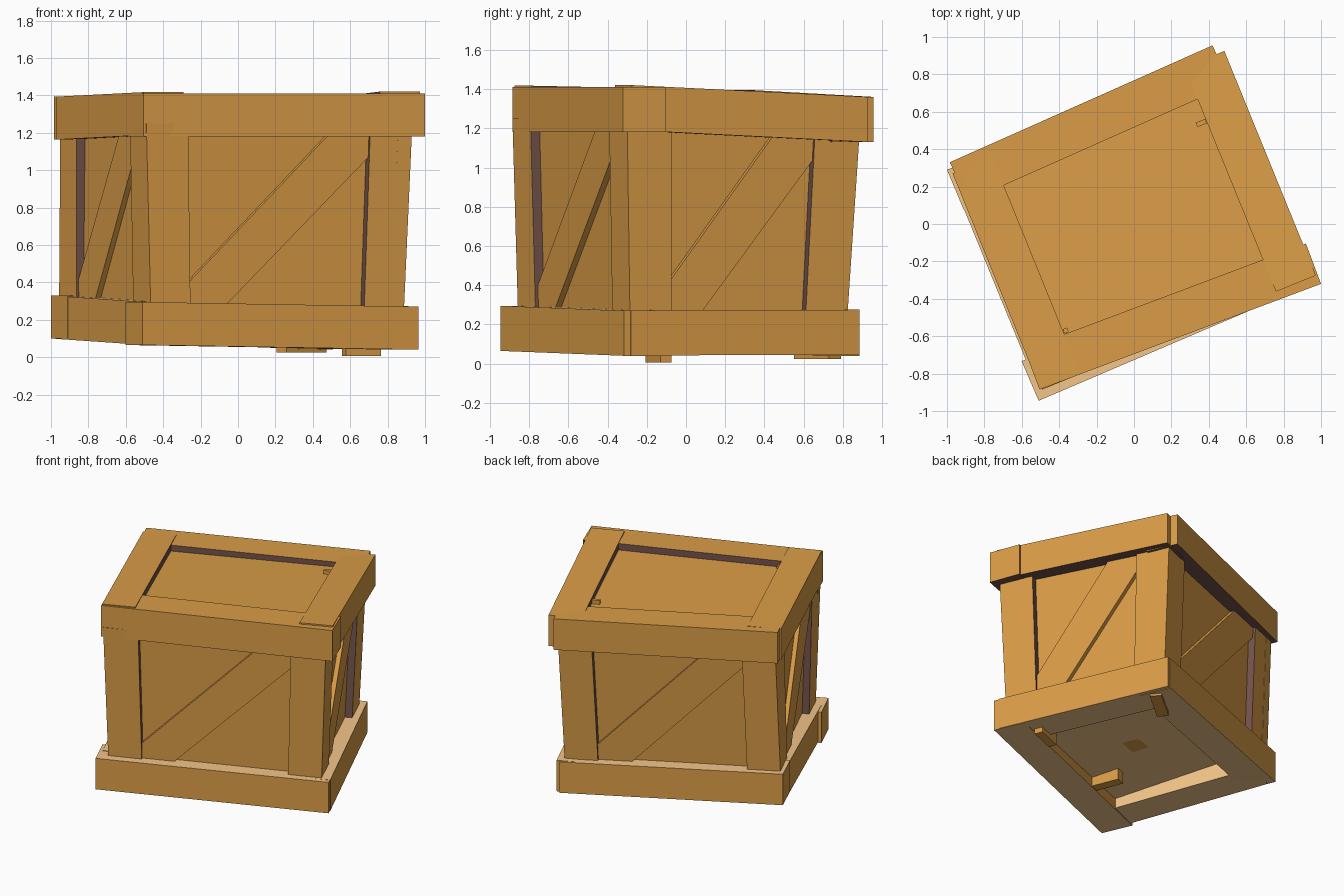
import bpy, bmesh, math
from mathutils import Vector

if "Cube" in bpy.data.objects:
    bpy.data.objects.remove(bpy.data.objects["Cube"])


def material(name, rgb):
    m = bpy.data.materials.new(name)
    m.diffuse_color = (*rgb, 1)
    m.use_nodes = True
    m.node_tree.nodes["Principled BSDF"].inputs["Base Color"].default_value = m.diffuse_color
    return m


MATS = [material("wood", (0.70, 0.335, 0.063)),
        material("shadow_wood", (0.17, 0.085, 0.07)),
        material("pale_wood", (0.90, 0.56, 0.25))]
WOOD, DARK, PALE = 0, 1, 2
W = 0.23  # board width used everywhere


def prism(name, near, far, side_mats=None, cap_mats=(WOOD, WOOD)):
    """Solid between two matching polygons."""
    bm = bmesh.new()
    n = len(near)
    a = [bm.verts.new(p) for p in near]
    b = [bm.verts.new(p) for p in far]
    bm.faces.new(a).material_index = cap_mats[0]
    bm.faces.new(b[::-1]).material_index = cap_mats[1]
    for i in range(n):
        j = (i + 1) % n
        f = bm.faces.new((a[i], b[i], b[j], a[j]))
        f.material_index = side_mats[i] if side_mats else WOOD
    bmesh.ops.recalc_face_normals(bm, faces=bm.faces)
    me = bpy.data.meshes.new(name)
    bm.to_mesh(me)
    bm.free()
    for m in MATS:
        me.materials.append(m)
    ob = bpy.data.objects.new(name, me)
    bpy.context.collection.objects.link(ob)
    return ob


def inward(a, b):
    d = (Vector(b) - Vector(a)).normalized()
    return Vector((-d.y, d.x, 0))


def beam(name, a, b, za, zb, bottom, inner, top):
    """Square beam, its outer lower edge running from a to b."""
    n = inward(a, b) * W
    up = Vector((0, 0, W))

    def end(p, z):
        o = Vector((*p, z))
        return [o, o + n, o + n + up, o + up]
    prism(name, end(a, za), end(b, zb), (bottom, inner, top, WOOD))


def slab(name, corners, thick, under=WOOD):
    top = [Vector(c) for c in corners]
    prism(name, top, [p - Vector((0, 0, thick)) for p in top], None, (WOOD, under))


def block(name, x, y, z, size, angle):
    c, s = math.cos(math.radians(angle)), math.sin(math.radians(angle))
    sx, sy, sz = (k / 2 for k in size)
    quad = [(x + c * i * sx - s * j * sy, y + s * i * sx + c * j * sy, z + sz)
            for i, j in ((-1, -1), (1, -1), (1, 1), (-1, 1))]
    slab(name, quad, size[2])


# Lid beams
for side, a, b, za, zb in (
        ("front", (-0.505, -0.885), (1.0, -0.32), 1.18, 1.18),
        ("right", (0.972, -0.275), (0.483, 0.925), 1.19, 1.13),
        ("back", (0.42, 0.955), (-0.985, 0.33), 1.13, 1.165),
        ("left", (-0.97, 0.27), (-0.505, -0.875), 1.163, 1.187)):
    beam(f"lid_beam_{side}", a, b, za, zb, DARK, DARK, WOOD)

# Base beams
for side, a, b, za, zb, inner in (
        ("front", (-0.51, -0.945), (0.965, -0.315), 0.065, 0.04, WOOD),
        ("right", (0.955, -0.28), (0.445, 0.885), 0.042, 0.045, WOOD),
        ("back", (0.42, 0.885), (-1.0, 0.29), 0.04, 0.10, WOOD),
        ("left", (-0.975, 0.24), (-0.54, -0.82), 0.098, 0.068, PALE)):
    beam(f"base_beam_{side}", a, b, za, zb, PALE, inner, PALE)

# Leaning walls: outer corners at the bottom and at the top
Z0, Z1 = 0.2, 1.25
BOT = [(-0.465, -0.855), (0.885, -0.285), (0.42, 0.82), (-0.957, 0.25)]
TOP = [(-0.49, -0.885), (0.932, -0.30), (0.435, 0.89), (-0.95, 0.31)]


def wall(side, i, slope):
    j = (i + 1) % 4
    L = (Vector(BOT[j]) - Vector(BOT[i])).length
    n = inward(BOT[i], BOT[j])

    def at(u, z, depth):
        t, s = u / L, (z - Z0) / (Z1 - Z0)
        lo = Vector(BOT[i]).lerp(Vector(BOT[j]), t)
        hi = Vector(TOP[i]).lerp(Vector(TOP[j]), t)
        return Vector((*lo.lerp(hi, s), z)) + n * depth

    def part(name, poly, d0, d1, mats=None):
        prism(f"{name}_{side}", [at(u, z, d0) for u, z in poly],
              [at(u, z, d1) for u, z in poly], mats)

    def rect(u0, u1):
        return [(u0, Z0), (u1, Z0), (u1, Z1), (u0, Z1)]

    part("panel", rect(0.03, L - 0.03), 0.05, 0.085)
    part("post_start", rect(0, W), 0, 0.08, (WOOD, DARK, WOOD, WOOD))
    part("post_end", rect(L - W, L), 0, 0.08, (WOOD, WOOD, WOOD, DARK))
    # Diagonal brace rising from start to end
    k = 1 / math.tan(math.radians(slope))
    half = 0.12 / math.sin(math.radians(slope))
    mid, zl, zh = L / 2, 0.24, 1.22
    ul, uh = mid + (zl - 0.74) * k, mid + (zh - 0.74) * k
    part("brace", [(ul - half, zl), (ul + half, zl), (uh + half, zh), (uh - half, zh)],
         0.018, 0.07)


for i, side in enumerate(("front", "right", "back", "left")):
    wall(side, i, 45 if i % 2 == 0 else 54)

# Recessed lid and bottom boards
slab("lid_panel", [(-0.45, -0.72, 1.37), (0.82, -0.25, 1.365),
                   (0.40, 0.78, 1.325), (-0.85, 0.26, 1.345)], 0.05)
slab("bottom_panel", [(-0.45, -0.78, 0.18), (0.83, -0.25, 0.13),
                      (0.40, 0.75, 0.13), (-0.88, 0.22, 0.27)], 0.04, PALE)

# Ends of the lid and bottom braces showing through
block("lid_brace_tip_back", 0.36, 0.54, 1.33, (0.055, 0.025, 0.06), 22)
block("lid_brace_tip_front", -0.365, -0.57, 1.35, (0.025, 0.025, 0.06), 22)
block("bottom_brace_tip_front", 0.66, -0.14, 0.08, (0.20, 0.06, 0.15), 22)
block("bottom_brace_tip_back", 0.34, 0.67, 0.07, (0.28, 0.08, 0.09), 40)
block("bottom_brace_tip_middle", -0.12, -0.42, 0.125, (0.07, 0.20, 0.12), 22)
